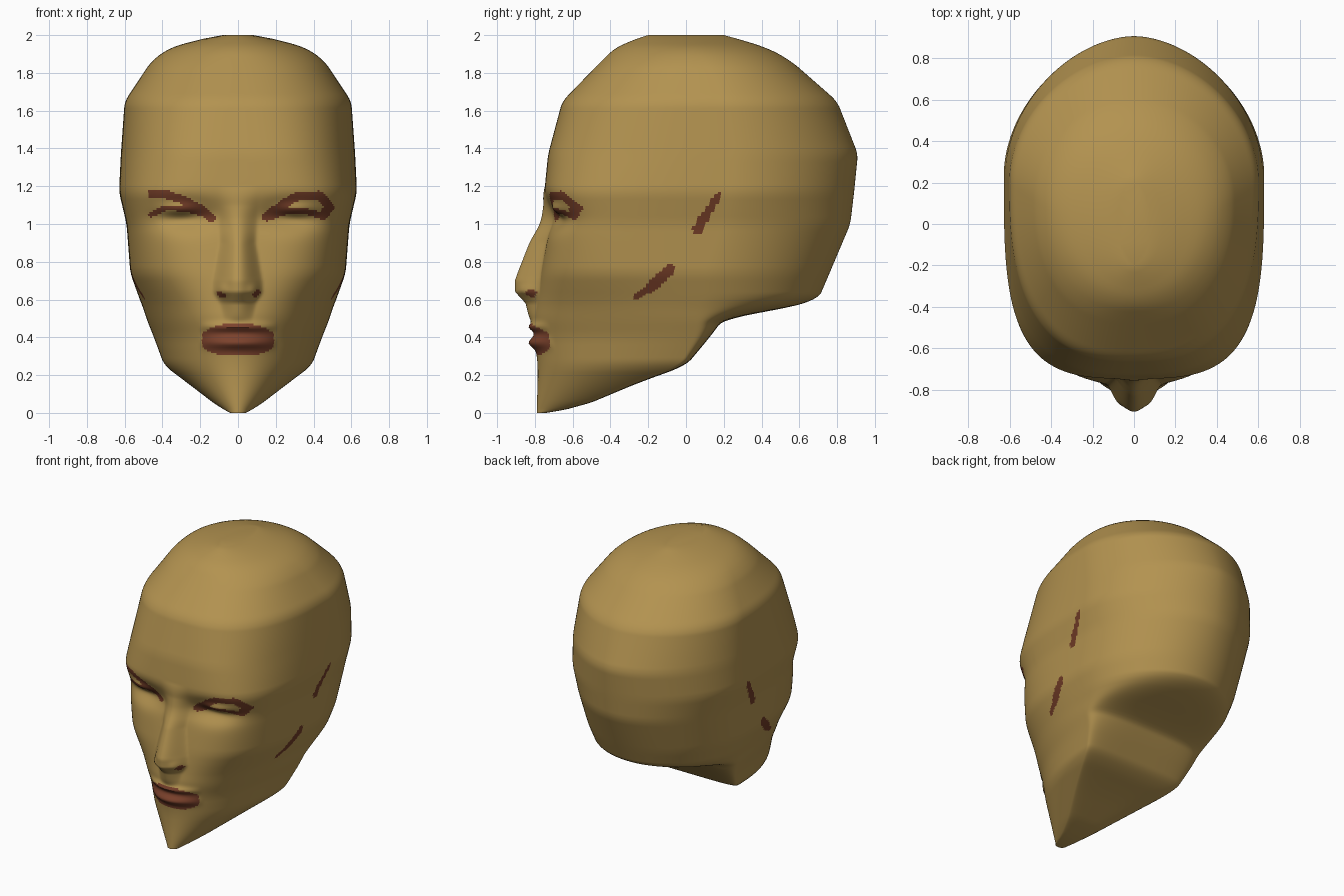
import bpy, bmesh, math
from mathutils import Vector

if "Cube" in bpy.data.objects:
    bpy.data.objects.remove(bpy.data.objects["Cube"])

# Horizontal sections: z, half width, front y, back y, widest y, front exponent, back exponent
SECTIONS = [
    (0.00, .04, -.790, -.74, -.755, 2.0, 3.0),
    (0.03, .10, -.790, -.56, -.60, 2.0, 4.0),
    (0.16, .27, -.785, -.25, -.29, 2.0, 5.0),
    (0.25, .39, -.785, 0.00, -.05, 2.0, 5.0),
    (0.40, .445, -.80, .125, .03, 2.0, 4.0),
    (0.50, .485, -.81, .20, .05, 2.1, 3.0),
    (0.55, .50, -.80, .52, .05, 2.2, 2.2),
    (0.60, .52, -.79, .70, .10, 2.4, 2.0),
    (0.74, .57, -.77, .76, .10, 2.9, 2.0),
    (1.00, .59, -.72, .87, .20, 3.6, 1.9),
    (1.17, .63, -.75, .89, .24, 3.5, 1.85),
    (1.37, .62, -.73, .91, .25, 3.0, 1.8),
    (1.65, .60, -.655, .80, .20, 2.6, 1.9),
    (1.86, .46, -.45, .56, .10, 2.3, 2.0),
    (1.93, .37, -.38, .44, .05, 2.0, 2.0),
    (1.965, .27, -.31, .33, .02, 2.0, 2.0),
    (2.00, .08, -.20, .20, .00, 2.0, 2.0)]
# Nose: z, projection, half width
NOSE = [(.47, 0, .08), (.50, .02, .08), (.58, .055, .10), (.64, .12, .135),
        (.70, .13, .135), (.90, .09, .10), (1.10, .02, .11), (1.20, 0, .12)]


def lerp_table(table, z):
    """Linear lookup of a table row by height."""
    z = min(max(z, table[0][0]), table[-1][0])
    for a, b in zip(table, table[1:]):
        if z <= b[0]:
            t = (z - a[0]) / (b[0] - a[0])
            return [p + (q - p) * t for p, q in zip(a[1:], b[1:])]


def section(z):
    """Section values, averaged over a small window to soften the corners."""
    r = min(.03, z, 2 - z)
    rows = [lerp_table(SECTIONS, z + r * k) for k in (-1, -.5, 0, .5, 1)]
    return [sum(c) / 5 for c in zip(*rows)]


def bump(u, v):
    return math.exp(-(u * u + v * v))


def relief(x, z):
    """Forward offset of nose, nostril wings, eyes and lips on the face front."""
    ax = abs(x)
    h, w = lerp_table(NOSE, z)
    d = h * max(0, 1 - (ax / w) ** 2) ** 1.6
    d += .02 * bump((ax - .085) / .03, (z - .65) / .035)         # nostril wings
    d -= .065 * bump((ax - .28) / .17, (z - 1.045) / .075)       # eye sockets
    d += .045 * bump((ax - .31) / .10, (z - 1.075) / .035)       # eyelids
    lip = max(0, 1 - (ax / .21) ** 2)
    d += lip * (.036 * bump(0, (z - .37) / .03) + .028 * bump(0, (z - .455) / .022))
    return d


# Paint strokes: points and half width
EYES = [
    ([(.15, 1.04), (.22, 1.09), (.31, 1.145), (.43, 1.15), (.485, 1.09), (.45, 1.045)], .024),
    ([(.15, 1.03), (.25, 1.065), (.35, 1.07), (.42, 1.05)], .016),
    ([(-.14, 1.03), (-.20, 1.08), (-.30, 1.13), (-.38, 1.155), (-.455, 1.16)], .022),
    ([(-.17, 1.05), (-.28, 1.08), (-.38, 1.085), (-.46, 1.05)], .014),
    ([(-.10, .63), (-.08, .62)], .013),
    ([(.09, .625), (.105, .64)], .013)]
SIDES = [([(.06, .97), (.10, 1.04)], .026), ([(.10, 1.04), (.17, 1.145)], .020),
         ([(-.265, .61), (-.19, .66)], .016), ([(-.19, .66), (-.085, .76)], .028)]


def on_stroke(u, v, strokes):
    p = Vector((u, v))
    for pts, r in strokes:
        for a, b in zip(pts, pts[1:]):
            a, b = Vector(a), Vector(b)
            t = max(0, min(1, (p - a).dot(b - a) / (b - a).length_squared))
            if (a + (b - a) * t - p).length < r:
                return True
    return False


def paint_index(c):
    """0 skin, 1 lips, 2 dark paint."""
    x, y, z = c
    if y < -.35:
        k = min(1, abs(x) / .19)
        if abs(x) < .19 and .30 + .05 * k ** 3 < z < .472 - .05 * k ** 3:
            return 1
        if .58 < z < 1.2 and on_stroke(x, z, EYES):
            return 2
    elif abs(x) > .3 and .5 < z < 1.2 and on_stroke(y, z, SIDES):
        return 2
    return 0


def material(name, rgb):
    m = bpy.data.materials.new(name)
    m.diffuse_color = (*rgb, 1)
    m.use_nodes = True
    m.node_tree.nodes["Principled BSDF"].inputs["Base Color"].default_value = m.diffuse_color
    return m


# Head: rings stacked from chin to crown, denser columns on the face
FRONT, BACK, ROWS = 180, 90, 190
angles = [-math.pi / 2 + math.pi * i / FRONT for i in range(FRONT)]
angles += [math.pi / 2 + math.pi * i / BACK for i in range(BACK)]
bm = bmesh.new()
rings = []
for j in range(ROWS + 1):
    z = 2 * j / ROWS
    w, f, b, yc, nf, nb = section(z)
    ring = []
    for a in angles:
        s, c = math.sin(a), math.cos(a)
        n, depth = (nf, f - yc) if c > 0 else (nb, yc - b)
        r = (abs(s) ** n + abs(c) ** n) ** (-1 / n)
        x, y = w * s * r, yc + depth * c * r
        if c > 0 and y < -.35:
            y -= relief(x, z)
        ring.append(bm.verts.new((x, y, z)))
    rings.append(ring)
N = len(angles)
for lo, hi in zip(rings, rings[1:]):
    for i in range(N):
        k = (i + 1) % N
        face = bm.faces.new((lo[i], lo[k], hi[k], hi[i]))
        face.material_index = paint_index(face.calc_center_median())
bm.faces.new(rings[0])
bm.faces.new(rings[-1])
bmesh.ops.recalc_face_normals(bm, faces=bm.faces)

mesh = bpy.data.meshes.new("head")
bm.to_mesh(mesh)
bm.free()
for m in (material("tan_skin", (.45, .29, .08)),
          material("lip_red_brown", (.20, .054, .025)),
          material("dark_red_brown", (.16, .043, .019))):
    mesh.materials.append(m)
head = bpy.data.objects.new("head", mesh)
bpy.context.collection.objects.link(head)
bpy.context.view_layer.objects.active = head
head.select_set(True)
bpy.ops.object.shade_smooth_by_angle(angle=math.radians(45))
